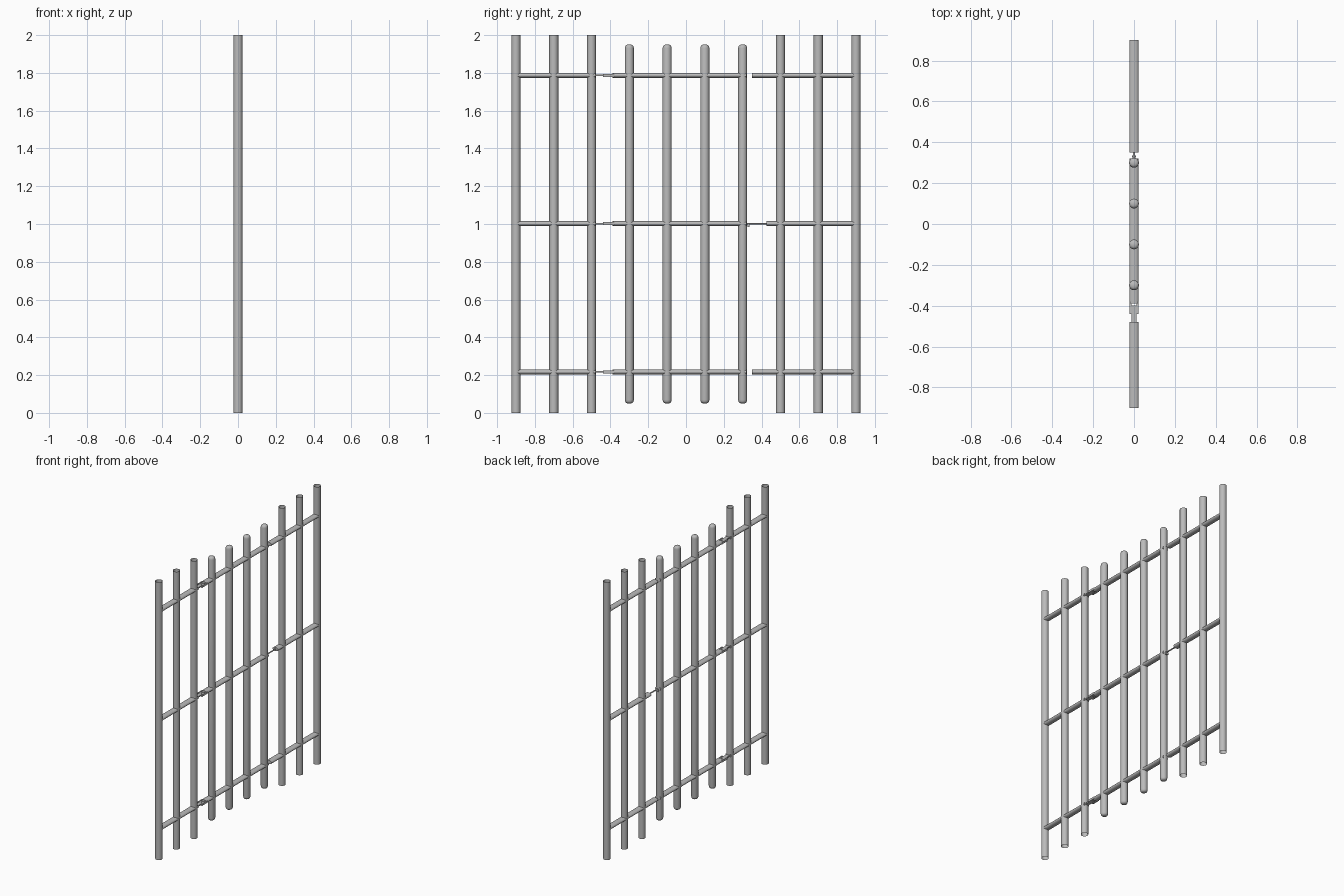
import bpy, bmesh, math
from mathutils import Matrix

if "Cube" in bpy.data.objects:
    bpy.data.objects.remove(bpy.data.objects["Cube"])

steel = bpy.data.materials.new("grey steel")
steel.diffuse_color = (0.5, 0.5, 0.5, 1)
steel.use_nodes = True
steel.node_tree.nodes["Principled BSDF"].inputs["Base Color"].default_value = steel.diffuse_color

RAIL_Z = (0.217, 1.002, 1.787)
R = 0.024


def finish(name, bm):
    bmesh.ops.recalc_face_normals(bm, faces=bm.faces)
    me = bpy.data.meshes.new(name)
    bm.to_mesh(me)
    bm.free()
    me.materials.append(steel)
    ob = bpy.data.objects.new(name, me)
    bpy.context.collection.objects.link(ob)
    bpy.ops.object.select_all(action='DESELECT')
    ob.select_set(True)
    bpy.context.view_layer.objects.active = ob
    bpy.ops.object.shade_smooth_by_angle(angle=math.radians(40))
    return ob


def loft(name, rings, n=24):
    """Surface of revolution about z from (radius, z) rings; a zero radius closes the end."""
    bm = bmesh.new()
    loops = []
    for r, z in rings:
        if r == 0:
            loops.append([bm.verts.new((0, 0, z))] * n)
        else:
            loops.append([bm.verts.new((r * math.cos(a), r * math.sin(a), z))
                          for a in (2 * math.pi * i / n for i in range(n))])
    for a, b in zip(loops, loops[1:]):
        for i in range(n):
            j = (i + 1) % n
            corners = list(dict.fromkeys((a[i], a[j], b[j], b[i])))
            bm.faces.new(corners)
    return finish(name, bm)


def rail(name, y0, y1, z, rx=0.0225, rz=0.0135):
    """Oval bar running along y."""
    bm = bmesh.new()
    m = (Matrix.Translation((0, (y0 + y1) / 2, z)) @ Matrix.Diagonal((rx, 1, rz, 1))
         @ Matrix.Rotation(math.pi / 2, 4, 'X'))
    bmesh.ops.create_cone(bm, cap_ends=True, segments=24, radius1=1, radius2=1,
                          depth=y1 - y0, matrix=m)
    return finish(name, bm)


def block(name, x, y0, y1, z, sx, sz):
    bm = bmesh.new()
    m = Matrix.Translation((x, (y0 + y1) / 2, z)) @ Matrix.Diagonal((sx, y1 - y0, sz, 1))
    bmesh.ops.create_cube(bm, size=1, matrix=m)
    return finish(name, bm)


# Fixed posts: open tubes
for y in (-0.9, -0.7, -0.5, 0.5, 0.7, 0.9):
    loft("fixed_post", [(R, 0), (R, 2)]).location.y = y

# Gate bars: closed with rounded ends
for y in (-0.3, -0.1, 0.1, 0.3):
    end = [(0, 0.05), (0.012, 0.051), (0.019, 0.055), (0.0225, 0.061), (R, 0.07)]
    top = [(r, 2 - z) for r, z in reversed(end)]
    loft("gate_bar", end + top).location.y = y

for z in RAIL_Z:
    middle = z == RAIL_Z[1]
    # Rails of the fixed sides and of the gate
    rail("left_rail", -0.9, -0.48, z)
    rail("gate_rail", -0.39, 0.32, z)
    rail("right_rail", 0.425 if middle else 0.35, 0.9, z)
    # Hinge: tongue held between two fork plates, with a cross pin
    block("hinge_tongue", 0, -0.49, -0.40, z, 0.026, 0.008)
    for x in (-0.0175, 0.0175):
        block("hinge_fork", x, -0.44, -0.38, z, 0.009, 0.015)
    block("hinge_pin", 0, -0.418, -0.41, z, 0.044, 0.012)

# Latch: thin bolt with a small drop handle
rail("latch_bolt", 0.318, 0.43, RAIL_Z[1], 0.005, 0.004)
block("latch_handle", 0, 0.325, 0.335, 0.994, 0.02, 0.018)
